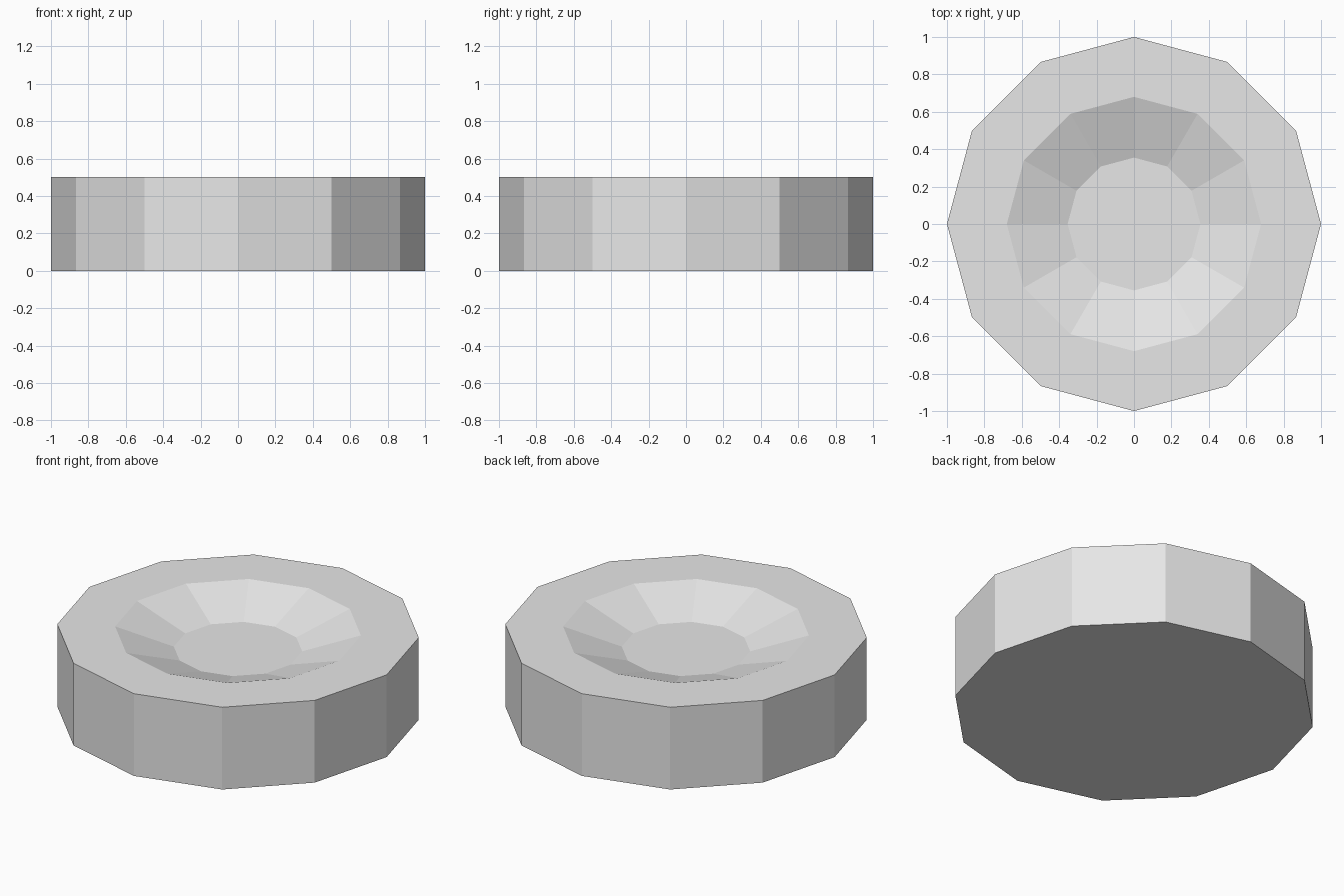
import bpy
import bmesh
from math import cos, sin, tau

SIDES = 12

cube = bpy.data.objects.get("Cube")
if cube:
    bpy.data.objects.remove(cube, do_unlink=True)


def make_material(name, colour):
    mat = bpy.data.materials.new(name)
    mat.use_nodes = True
    mat.diffuse_color = colour
    mat.node_tree.nodes["Principled BSDF"].inputs["Base Color"].default_value = colour
    return mat


def lathe(name, profile, material):
    """Spin (radius, height) points into a flat-sided solid, capped at both ends."""
    bm = bmesh.new()
    rings = [[bm.verts.new((r * cos(tau * i / SIDES), r * sin(tau * i / SIDES), z))
              for i in range(SIDES)] for r, z in profile]
    for low, high in zip(rings, rings[1:]):
        for i in range(SIDES):
            j = (i + 1) % SIDES
            bm.faces.new((low[i], low[j], high[j], high[i]))
    bm.faces.new(rings[0][::-1])
    bm.faces.new(rings[-1])
    mesh = bpy.data.meshes.new(name)
    bm.to_mesh(mesh)
    bm.free()
    mesh.materials.append(material)
    obj = bpy.data.objects.new(name, mesh)
    bpy.context.collection.objects.link(obj)
    return obj


grey = make_material("light_grey", (0.8, 0.8, 0.8, 1))

# Disc: outer wall, flat rim, sloping dish and dish floor
lathe("dished_disc", [(1, 0), (1, 0.5), (0.68, 0.5), (0.355, 0.39)], grey)
